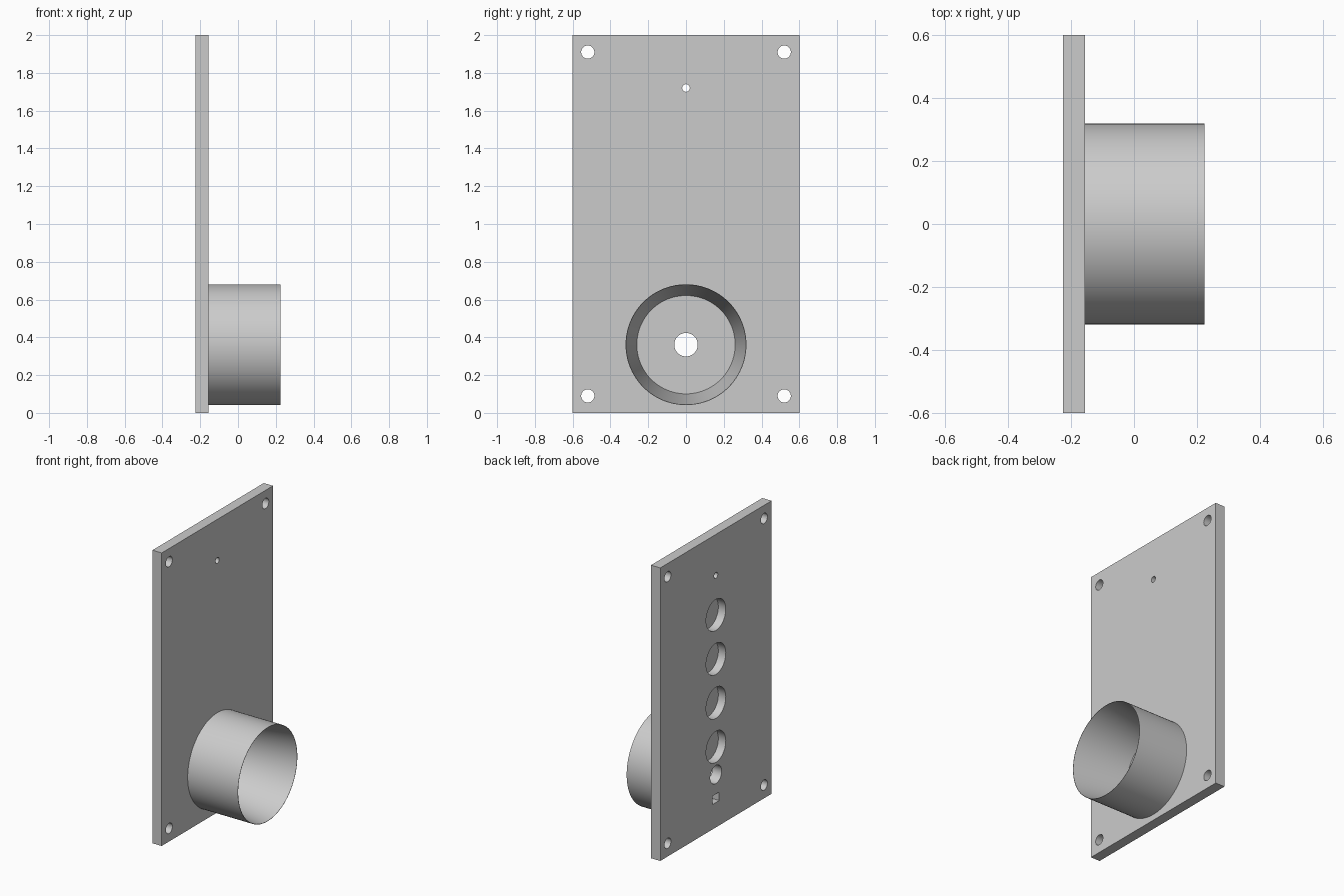
import bpy, bmesh, math
from mathutils import Matrix

cube = bpy.data.objects.get("Cube")
if cube:
    bpy.data.objects.remove(cube, do_unlink=True)

grey = bpy.data.materials.new("light grey")
grey.use_nodes = True
grey.diffuse_color = (0.6, 0.6, 0.6, 1)
grey.node_tree.nodes["Principled BSDF"].inputs["Base Color"].default_value = (0.6, 0.6, 0.6, 1)

BACK, FACE, RIM = -0.226, -0.156, 0.224   # depth positions along x
TUBE_Z = 0.361
POCKET = 0.056


def make(name, bm):
    bmesh.ops.recalc_face_normals(bm, faces=bm.faces[:])
    mesh = bpy.data.meshes.new(name)
    bm.to_mesh(mesh)
    bm.free()
    obj = bpy.data.objects.new(name, mesh)
    bpy.context.collection.objects.link(obj)
    mesh.materials.append(grey)
    return obj


def add_box(bm, x0, x1, width, z0, z1):
    size = Matrix.Diagonal((x1 - x0, width, z1 - z0, 1))
    place = Matrix.Translation(((x0 + x1) / 2, 0, (z0 + z1) / 2))
    bmesh.ops.create_cube(bm, size=1, matrix=place @ size)


def add_drill(bm, y, z, radius, x1):
    """Cylinder along x that enters from behind the plate and ends at x1."""
    x0 = BACK - 0.05
    place = Matrix.Translation(((x0 + x1) / 2, y, z)) @ Matrix.Rotation(math.pi / 2, 4, 'Y')
    bmesh.ops.create_cone(bm, cap_ends=True, segments=64, radius1=radius,
                          radius2=radius, depth=x1 - x0, matrix=place)


# Mounting plate
bm = bmesh.new()
add_box(bm, BACK, FACE, 1.2, 0, 2)
plate = make("mounting_plate", bm)

# Holes through the plate and blind pockets in its back
bm = bmesh.new()
through = FACE + 0.05
for y in (-0.52, 0.52):
    for z in (0.09, 1.91):
        add_drill(bm, y, z, 0.035, through)
add_drill(bm, 0, 1.72, 0.02, through)
add_drill(bm, 0, TUBE_Z, 0.062, through)
for i in range(4):
    add_drill(bm, 0, 0.55 + 0.3 * i, 0.106, BACK + POCKET)
add_box(bm, BACK - 0.05, BACK + POCKET, 0.07, 0.17, 0.228)
cutter = make("hole_cutter", bm)
cutter.hide_render = True

cut = plate.modifiers.new("holes", 'BOOLEAN')
cut.operation = 'DIFFERENCE'
cut.solver = 'EXACT'
cut.object = cutter
bpy.context.view_layer.objects.active = plate
bpy.ops.object.modifier_apply(modifier=cut.name)
bpy.data.objects.remove(cutter, do_unlink=True)

# Round tube with a funnel-shaped bore, lathed around the x axis
bm = bmesh.new()
base = FACE - 0.002
profile = [(base, 0.32), (RIM, 0.32), (RIM, 0.318), (base, 0.26)]
verts = [bm.verts.new((x, 0, r)) for x, r in profile]
edges = [bm.edges.new((verts[i], verts[(i + 1) % 4])) for i in range(4)]
bmesh.ops.spin(bm, geom=verts + edges, cent=(0, 0, 0), axis=(1, 0, 0),
               angle=2 * math.pi, steps=96, use_merge=True)
bmesh.ops.remove_doubles(bm, verts=bm.verts[:], dist=0.0001)
bmesh.ops.translate(bm, verts=bm.verts[:], vec=(0, 0, TUBE_Z))
tube = make("funnel_tube", bm)

# Smooth round walls, keep sharp edges
for obj in (plate, tube):
    bpy.ops.object.select_all(action='DESELECT')
    obj.select_set(True)
    bpy.context.view_layer.objects.active = obj
    bpy.ops.object.shade_smooth_by_angle(angle=math.radians(30))
